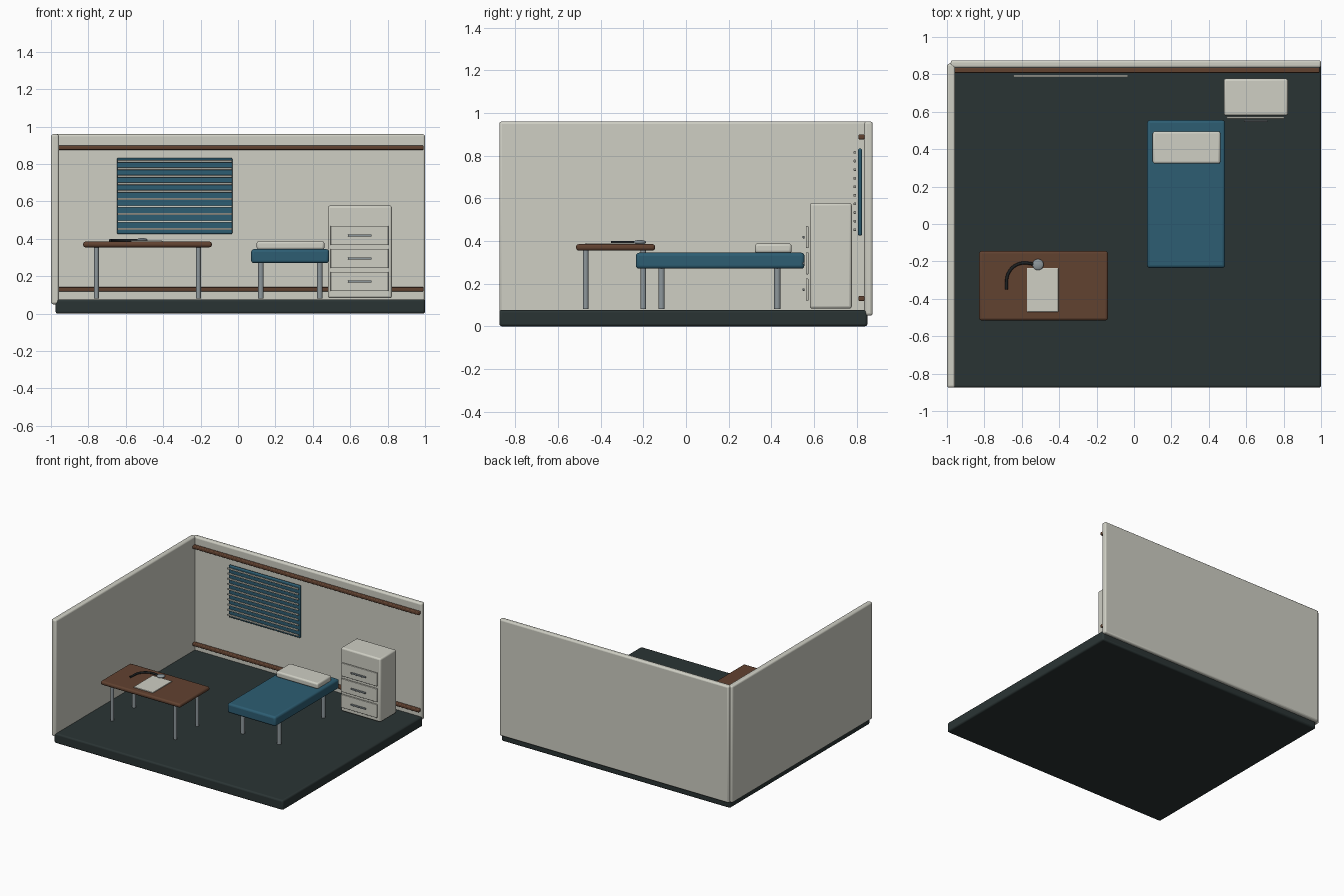
import bpy
from math import radians

if "Cube" in bpy.data.objects:
    bpy.data.objects.remove(bpy.data.objects["Cube"], do_unlink=True)


def material(name, r, g, b):
    m = bpy.data.materials.new(name)
    m.use_nodes = True
    m.diffuse_color = (r, g, b, 1)
    m.node_tree.nodes["Principled BSDF"].inputs["Base Color"].default_value = (r, g, b, 1)
    return m


IVORY = material("ivory", 0.62, 0.62, 0.55)
SLATE = material("dark slate", 0.023, 0.034, 0.034)
BLUE = material("teal blue", 0.026, 0.11, 0.17)
BROWN = material("wood brown", 0.12, 0.054, 0.03)
STEEL = material("steel", 0.27, 0.31, 0.33)
BLACK = material("black rubber", 0.012, 0.014, 0.015)


def finish(name, mat):
    ob = bpy.context.object
    ob.name = name
    ob.data.materials.append(mat)
    bpy.ops.object.shade_smooth_by_angle(angle=radians(40))
    return ob


def box(name, mat, x, y, z, bevel=0.0):
    """Box from (low, high) ranges on each axis, with rounded edges."""
    spans = (x, y, z)
    bpy.ops.mesh.primitive_cube_add(size=1, location=[(a + b) / 2 for a, b in spans])
    ob = bpy.context.object
    ob.scale = [b - a for a, b in spans]
    bpy.ops.object.transform_apply(location=False, rotation=False, scale=True)
    if bevel:
        mod = ob.modifiers.new("rounded edges", "BEVEL")
        mod.width, mod.segments = bevel, 3
    return finish(name, mat)


def legs(name, xs, ys, top, radius):
    """Four round steel legs standing on the floor."""
    for side, x in zip(("right", "left"), xs):
        for end, y in zip(("front", "back"), ys):
            bpy.ops.mesh.primitive_cylinder_add(
                vertices=24, radius=radius, depth=top - 0.08, location=(x, y, (top + 0.08) / 2))
            finish(f"{name}_leg_{end}_{side}", STEEL)


# Room shell
box("floor", SLATE, (-0.975, 1), (-0.875, 0.85), (0, 0.077), 0.012)
box("back_wall", IVORY, (-0.98, 1), (0.835, 0.875), (0.05, 0.96), 0.012)
box("side_wall", IVORY, (-1, -0.957), (-0.875, 0.857), (0.05, 0.96), 0.012)
for name, z in (("lower_rail", 0.13), ("upper_rail", 0.888)):
    box(name, BROWN, (-0.965, 0.992), (0.808, 0.838), (z - 0.012, z + 0.012), 0.006)

# Window panel with blind slats
box("window_panel", BLUE, (-0.647, -0.03), (0.806, 0.825), (0.425, 0.833), 0.008)
for i in range(10):
    z = 0.453 + i * 0.0402
    box(f"blind_slat_{i + 1}", IVORY, (-0.645, -0.032), (0.785, 0.797), (z - 0.006, z + 0.006), 0.003)

# Desk
box("desk_top", BROWN, (-0.828, -0.14), (-0.515, -0.145), (0.355, 0.385), 0.012)
legs("desk", (-0.757, -0.212), (-0.47, -0.2), 0.36, 0.013)
box("paper", IVORY, (-0.572, -0.405), (-0.47, -0.235), (0.384, 0.391), 0.002)

# Listening tube and its chest piece
curve = bpy.data.curves.new("listening_tube", "CURVE")
curve.dimensions = "3D"
curve.bevel_depth, curve.bevel_resolution = 0.008, 3
curve.use_fill_caps = True
path = [(-0.683, -0.35), (-0.67, -0.26), (-0.615, -0.213), (-0.515, -0.217)]
spline = curve.splines.new("BEZIER")
spline.bezier_points.add(len(path) - 1)
for point, (x, y) in zip(spline.bezier_points, path):
    point.co = (x, y, 0.392)
    point.handle_left_type = point.handle_right_type = "AUTO"
curve.materials.append(BLACK)
bpy.context.collection.objects.link(bpy.data.objects.new("listening_tube", curve))
bpy.ops.mesh.primitive_uv_sphere_add(segments=24, ring_count=12, radius=0.03, location=(-0.513, -0.217, 0.394))
bpy.context.object.scale.z = 0.35
finish("chest_piece", STEEL)

# Examination bed
box("mattress", BLUE, (0.07, 0.487), (-0.235, 0.555), (0.27, 0.345), 0.015)
box("pillow", IVORY, (0.1, 0.462), (0.323, 0.495), (0.343, 0.388), 0.012)
legs("bed", (0.122, 0.437), (-0.115, 0.428), 0.28, 0.015)

# Drawer cabinet
box("cabinet", IVORY, (0.48, 0.823), (0.58, 0.777), (0.083, 0.578), 0.012)
for i, z in enumerate((0.172, 0.295, 0.418)):
    box(f"drawer_front_{i + 1}", IVORY, (0.495, 0.805), (0.562, 0.574), (z - 0.052, z + 0.052), 0.004)
    box(f"drawer_handle_{i + 1}", STEEL, (0.588, 0.715), (0.546, 0.556), (z - 0.006, z + 0.006), 0.003)
